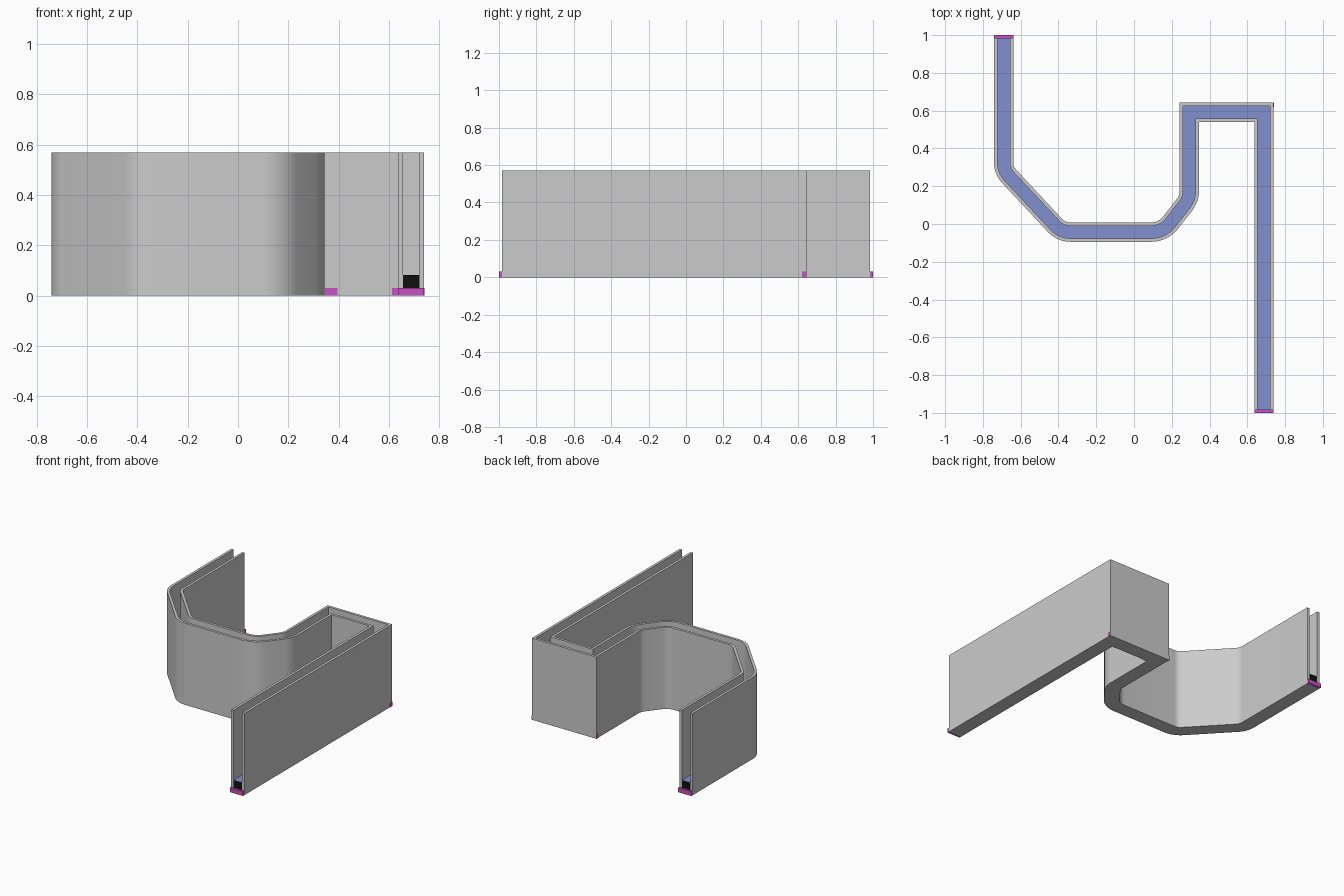
import bpy, bmesh
from math import tan, ceil
from mathutils import Vector

if "Cube" in bpy.data.objects:
    bpy.data.objects.remove(bpy.data.objects["Cube"])

# Centre line of the channel: x, y, corner radius (0 = sharp mitre)
CORNERS = [(-0.69, 0.985, 0), (-0.69, 0.283, 0.11), (-0.385, -0.043, 0.11),
           (0.155, -0.043, 0.13), (0.293, 0.135, 0.12), (0.293, 0.592, 0),
           (0.688, 0.592, 0), (0.688, -0.985, 0)]
HALF, INNER = 0.051, 0.033
TOP, BASE, WATER = 0.57, 0.03, 0.082


def rounded_path(corners):
    pts = []
    for i, (x, y, r) in enumerate(corners):
        p = Vector((x, y))
        if r == 0:
            pts.append(p)
            continue
        a = (Vector(corners[i - 1][:2]) - p).normalized()
        b = (Vector(corners[i + 1][:2]) - p).normalized()
        turn = (-a).angle(b)
        reach = r * tan(turn / 2)
        mid = p + (a + b).normalized() * (reach ** 2 + r ** 2) ** 0.5
        s, e = p + a * reach - mid, p + b * reach - mid
        n = max(3, ceil(turn / 0.12))
        pts += [mid + s.lerp(e, k / n).normalized() * r for k in range(n + 1)]
    return pts


PATH = rounded_path(CORNERS)


def material(name, color):
    m = bpy.data.materials.new(name)
    m.diffuse_color = (*color, 1)
    m.use_nodes = True
    m.node_tree.nodes["Principled BSDF"].inputs["Base Color"].default_value = m.diffuse_color
    return m


def finish(name, bm, mats=()):
    bmesh.ops.recalc_face_normals(bm, faces=bm.faces)
    me = bpy.data.meshes.new(name)
    bm.to_mesh(me)
    bm.free()
    ob = bpy.data.objects.new(name, me)
    bpy.context.collection.objects.link(ob)
    for m in mats:
        me.materials.append(m)
    bpy.context.view_layer.objects.active = ob
    ob.select_set(True)
    bpy.ops.object.shade_smooth_by_angle()
    ob.select_set(False)
    return ob


def sweep(name, o0, o1, z0, z1, mats=()):
    """Sweep a rectangle along the path with mitred corners."""
    bm = bmesh.new()
    rings = []
    for i, p in enumerate(PATH):
        d0 = (p - PATH[i - 1]).normalized() if i else None
        d1 = (PATH[i + 1] - p).normalized() if i < len(PATH) - 1 else d0
        d0 = d0 or d1
        n0, n1 = Vector((-d0.y, d0.x)), Vector((-d1.y, d1.x))
        m = (n0 + n1) / (1 + n0.dot(n1))
        rings.append([bm.verts.new((*(p + m * o), z)) for o, z in
                      ((o0, z0), (o1, z0), (o1, z1), (o0, z1))])
    for a, b in zip(rings, rings[1:]):
        for k in range(4):
            bm.faces.new((a[k], a[k - 1], b[k - 1], b[k]))
    for ring in (rings[0], rings[-1]):
        bm.faces.new(ring).material_index = max(0, len(mats) - 1)
    return finish(name, bm, mats)


def box(name, lo, hi, mat):
    bm = bmesh.new()
    bmesh.ops.create_cube(bm, size=1)
    for v in bm.verts:
        v.co = [l + (c + 0.5) * (h - l) for l, h, c in zip(lo, hi, v.co)]
    return finish(name, bm, [mat])


magenta = material("magenta", (0.6, 0.08, 0.56))
blue = material("water_blue", (0.22, 0.28, 0.62))
black = material("black", (0.005, 0.005, 0.005))

# Walls, floor and water
sweep("left_wall", INNER, HALF, 0, TOP)
sweep("right_wall", -HALF, -INNER, 0, TOP)
sweep("channel_floor", -INNER, INNER, 0, BASE)
sweep("water", -INNER, INNER, BASE, WATER, [blue, black])

# Floor tabs that stick out at both ends
for name, x, y0, y1 in (("front_tab", 0.688, -1, -0.985), ("back_tab", -0.69, 0.985, 1)):
    box(name, (x - HALF, y0, 0), (x + HALF, y1, BASE), magenta)

# Floor slivers showing at the square bend
E = 0.002
box("bend_sliver_inner_left", (0.345, 0.541 - E, 0), (0.395, 0.545, BASE), magenta)
box("bend_sliver_inner_right", (0.612, 0.541 - E, 0), (0.637, 0.545, BASE), magenta)
box("bend_sliver_outer_right", (0.735, 0.62, 0), (0.739 + E, 0.643, BASE), magenta)
box("bend_sliver_outer_left", (0.242 - E, 0.62, 0), (0.246, 0.643, BASE), magenta)
